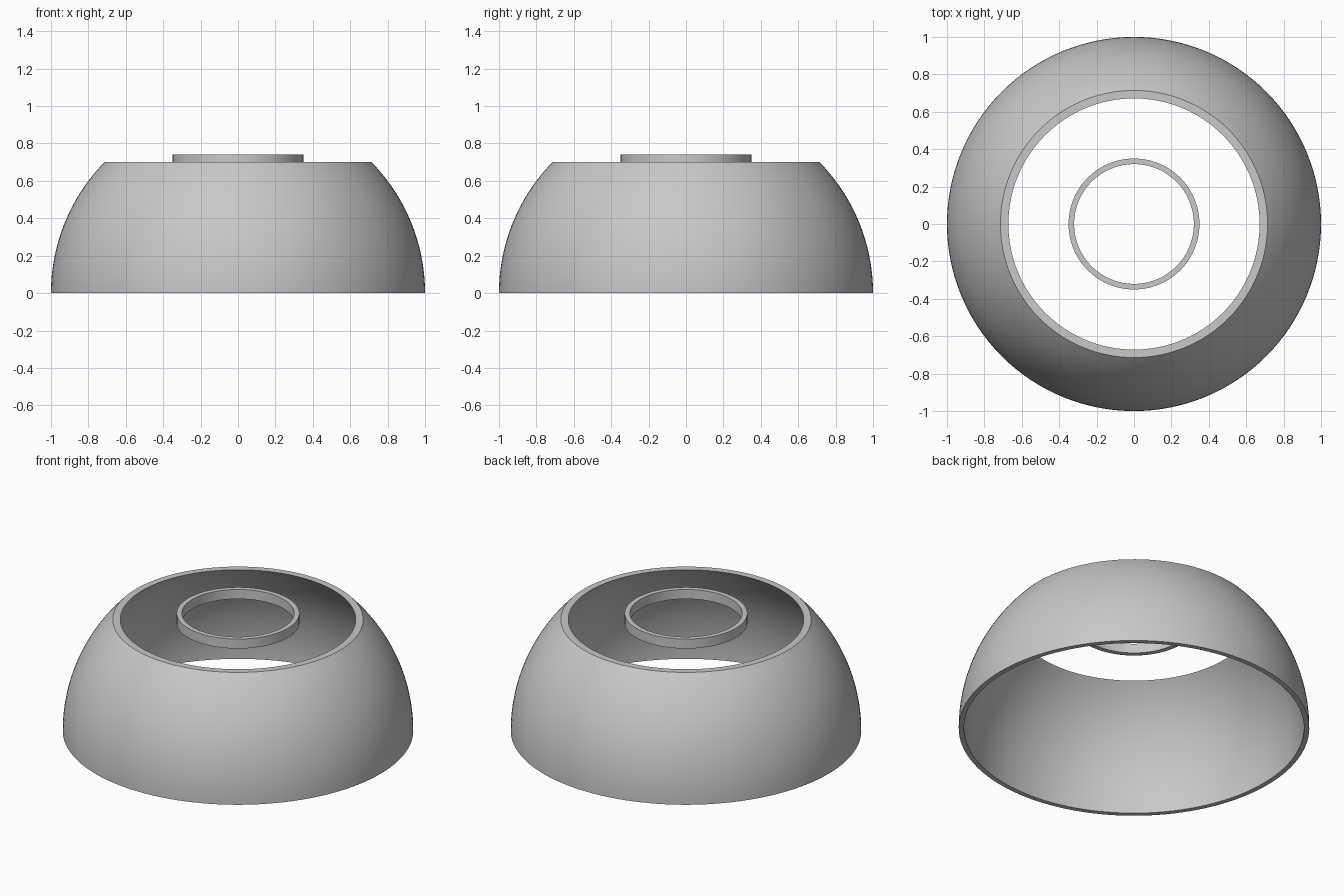
import bpy, bmesh, math

if "Cube" in bpy.data.objects:
    bpy.data.objects.remove(bpy.data.objects["Cube"])

SEGMENTS = 128
OUTER_R, INNER_R, CUT_Z = 1.0, 0.97, 0.70

grey = bpy.data.materials.new("light grey")
grey.diffuse_color = (0.58, 0.58, 0.58, 1)
grey.use_nodes = True
grey.node_tree.nodes["Principled BSDF"].inputs["Base Color"].default_value = grey.diffuse_color


def lathe(name, profile):
    """Revolve a closed (radius, height) profile around z."""
    bm = bmesh.new()
    rings = []
    for i in range(SEGMENTS):
        a = 2 * math.pi * i / SEGMENTS
        rings.append([bm.verts.new((r * math.cos(a), r * math.sin(a), z)) for r, z in profile])
    n = len(profile)
    for i in range(SEGMENTS):
        p, q = rings[i], rings[(i + 1) % SEGMENTS]
        for j in range(n):
            k = (j + 1) % n
            bm.faces.new((p[j], q[j], q[k], p[k]))
    bmesh.ops.recalc_face_normals(bm, faces=bm.faces)
    mesh = bpy.data.meshes.new(name)
    bm.to_mesh(mesh)
    bm.free()
    mesh.materials.append(grey)
    obj = bpy.data.objects.new(name, mesh)
    bpy.context.collection.objects.link(obj)
    bpy.ops.object.select_all(action='DESELECT')
    obj.select_set(True)
    bpy.context.view_layer.objects.active = obj
    bpy.ops.object.shade_smooth_by_angle(angle=math.radians(30))
    return obj


def arc(radius, steps=24):
    """Sphere profile from the base up to the cut height."""
    top = math.asin(CUT_Z / radius)
    return [(radius * math.cos(top * i / steps), radius * math.sin(top * i / steps))
            for i in range(steps + 1)]


# Hollow dome with open base and open flat top
lathe("dome_shell", arc(OUTER_R) + arc(INNER_R)[::-1])

# Thin ring floating in the top opening
lathe("collar_ring", [(0.35, 0.68), (0.35, 0.74), (0.32, 0.74), (0.32, 0.68)])
